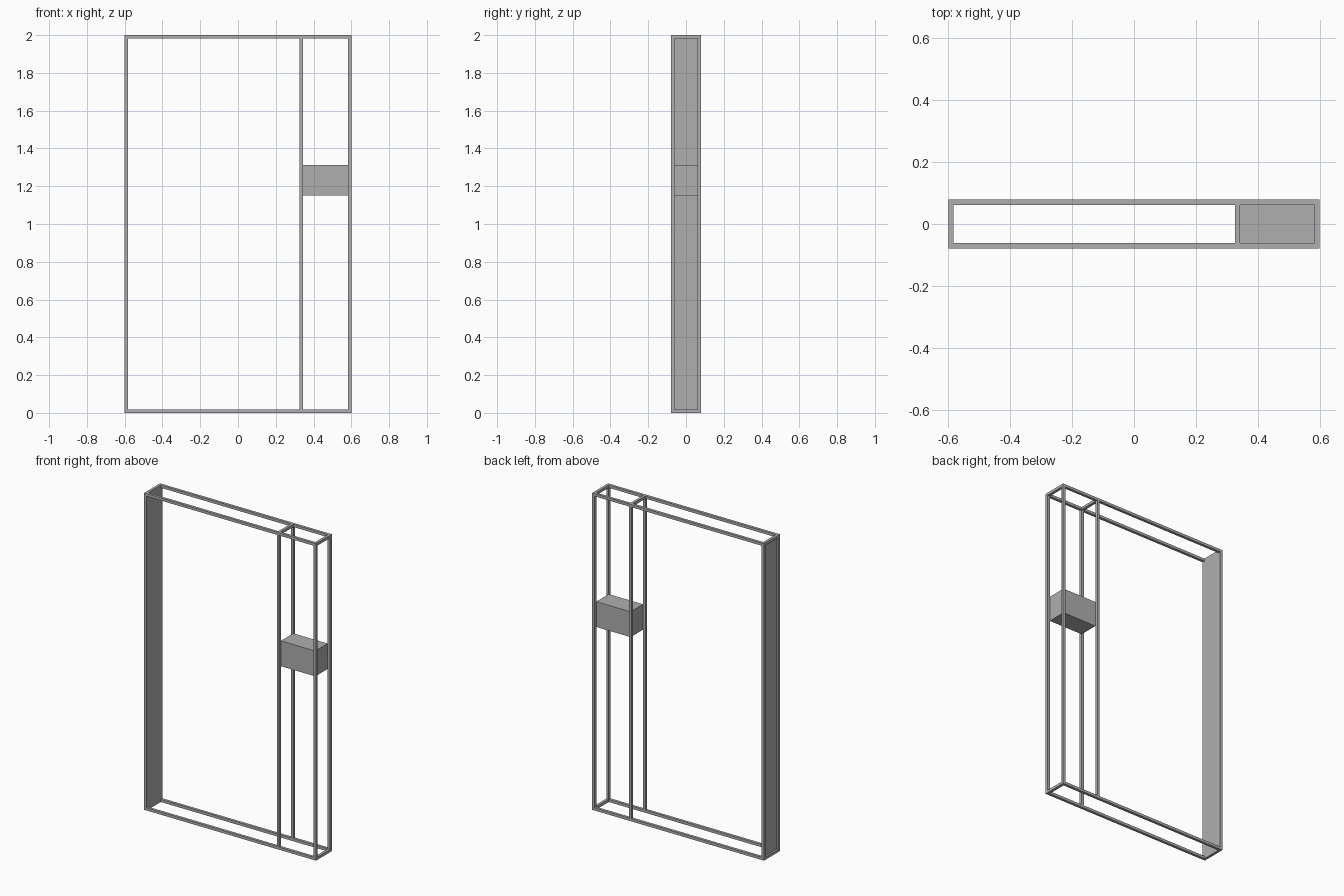
import bpy

if "Cube" in bpy.data.objects:
    bpy.data.objects.remove(bpy.data.objects["Cube"])

W, D, H = 0.6, 0.079, 2.0   # half width, half depth, height
T = 0.017                   # tube size
MX = 0.326                  # left face of the middle posts

# darker grey for the whole frame
grey = bpy.data.materials.new("dark_grey")
grey.diffuse_color = (0.43, 0.43, 0.43, 1)
grey.use_nodes = True
grey.node_tree.nodes["Principled BSDF"].inputs["Base Color"].default_value = grey.diffuse_color


def box(name, x0, x1, y0, y1, z0, z1):
    bpy.ops.mesh.primitive_cube_add(size=1, location=((x0 + x1) / 2, (y0 + y1) / 2, (z0 + z1) / 2))
    o = bpy.context.object
    o.name = name
    o.scale = (x1 - x0, y1 - y0, z1 - z0)
    bpy.ops.object.transform_apply(location=False, rotation=False, scale=True)
    o.data.materials.append(grey)
    return o


# front and back: long rails and upright posts
for side, y in (("front", -D), ("back", D - T)):
    for level, z in (("bottom", 0), ("top", H - T)):
        box(f"{side}_{level}_rail", -W, W, y, y + T, z, z + T)
    for pos, x in (("left", -W), ("middle", MX), ("right", W - T)):
        box(f"{side}_{pos}_post", x, x + T, y, y + T, T, H - T)

# short cross bars joining front to back
for level, z in (("bottom", 0), ("top", H - T)):
    for pos, x in (("left", -W), ("right", W - T)):
        box(f"{level}_{pos}_crossbar", x, x + T, -D + T, D - T, z, z + T)
box("top_middle_crossbar", MX, MX + T, -D + T, D - T, H - T, H)

# solid panel closing the left end, set in from the outside
box("left_panel", -W + T - 0.005, -W + T, -D + T, D - T, T, H - T)

# lock box between the middle and right posts
box("lock_box", MX + T, W - T, -D + T, D - T, 1.152, 1.312)
